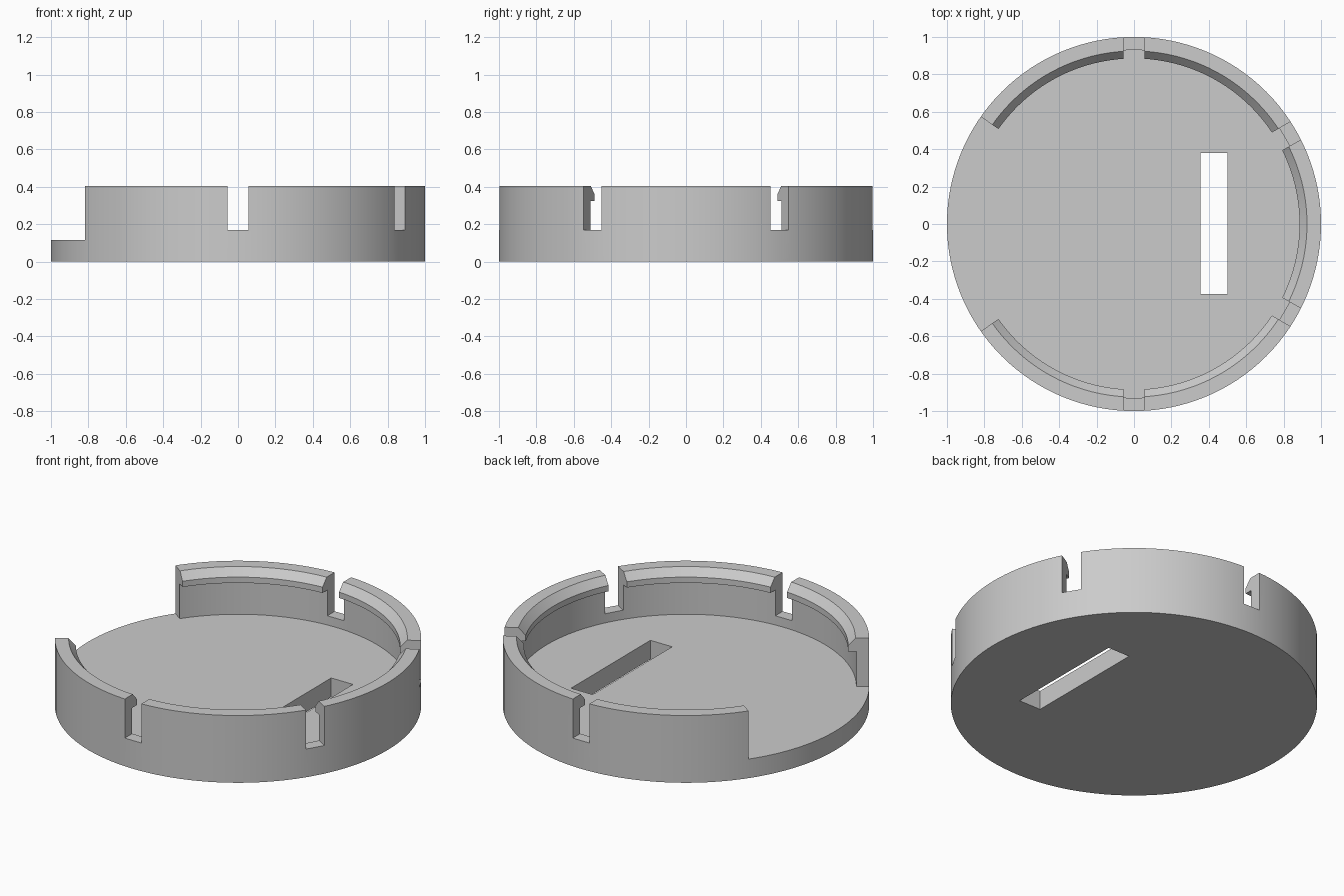
import bpy, bmesh, math
from mathutils import Matrix, Vector

cube = bpy.data.objects.get("Cube")
if cube:
    bpy.data.objects.remove(cube, do_unlink=True)

FLOOR, TOP, SLOT_Z = 0.115, 0.405, 0.17
SEGMENTS = 128

grey = bpy.data.materials.new("plain grey")
grey.use_nodes = True
grey.diffuse_color = (0.6, 0.6, 0.6, 1)
grey.node_tree.nodes["Principled BSDF"].inputs["Base Color"].default_value = (0.6, 0.6, 0.6, 1)


def make_object(name, bm):
    bmesh.ops.recalc_face_normals(bm, faces=bm.faces)
    mesh = bpy.data.meshes.new(name)
    bm.to_mesh(mesh)
    bm.free()
    mesh.materials.append(grey)
    obj = bpy.data.objects.new(name, mesh)
    bpy.context.collection.objects.link(obj)
    return obj


def prism(name, outline, bottom, top):
    """Vertical prism over a plan outline."""
    bm = bmesh.new()
    face = bm.faces.new([bm.verts.new((x, y, bottom)) for x, y in outline])
    side = bmesh.ops.extrude_face_region(bm, geom=[face])["geom"]
    verts = [v for v in side if isinstance(v, bmesh.types.BMVert)]
    bmesh.ops.translate(bm, verts=verts, vec=(0, 0, top - bottom))
    return make_object(name, bm)


def rectangle(x0, x1, y0, y1):
    return [(x0, y0), (x1, y0), (x1, y1), (x0, y1)]


# Round tray: floor, wall and inward snap lip as one turned profile
profile = [(1, 0), (1, TOP), (0.925, TOP), (0.885, 0.36),
           (0.885, 0.325), (0.93, 0.325), (0.93, FLOOR)]
bm = bmesh.new()
rings = []
for r, z in profile:
    rings.append([bm.verts.new((r * math.cos(a), r * math.sin(a), z))
                  for a in (math.tau * i / SEGMENTS for i in range(SEGMENTS))])
for lower, upper in zip(rings, rings[1:]):
    for i in range(SEGMENTS):
        j = (i + 1) % SEGMENTS
        bm.faces.new((lower[i], lower[j], upper[j], upper[i]))
bm.faces.new(rings[0])
bm.faces.new(rings[-1])
tray = make_object("round_tray", bm)

# Cutters: four wall slots, the open side and the floor slot
cutters = []
for angle in (-90, -30, 30, 90):
    slot = prism("wall_slot_cutter", rectangle(0.7, 1.2, -0.055, 0.055), SLOT_Z, 0.6)
    slot.data.transform(Matrix.Rotation(math.radians(angle), 4, "Z"))
    cutters.append(slot)

angles = [math.radians(145 + 70 * i / 14) for i in range(15)]
sector = [(1.2 * math.cos(a), 1.2 * math.sin(a)) for a in angles]
sector += [(0.8 * math.cos(a), 0.8 * math.sin(a)) for a in reversed(angles)]
cutters.append(prism("open_side_cutter", sector, FLOOR, 0.6))
cutters.append(prism("floor_slot_cutter", rectangle(0.355, 0.5, -0.375, 0.38), -0.2, 0.3))

bpy.context.view_layer.objects.active = tray
tray.select_set(True)
for cutter in cutters:
    cut = tray.modifiers.new("cut", "BOOLEAN")
    cut.operation, cut.solver, cut.object = "DIFFERENCE", "EXACT", cutter
    bpy.ops.object.modifier_apply(modifier=cut.name)
    bpy.data.objects.remove(cutter, do_unlink=True)

# Merge leftover flat edges and smooth the curved walls
bm = bmesh.new()
bm.from_mesh(tray.data)
bmesh.ops.remove_doubles(bm, verts=bm.verts, dist=0.0001)
bmesh.ops.dissolve_limit(bm, angle_limit=math.radians(0.5), verts=bm.verts, edges=bm.edges)
bm.to_mesh(tray.data)
bm.free()
bpy.ops.object.shade_smooth_by_angle(angle=math.radians(30))
